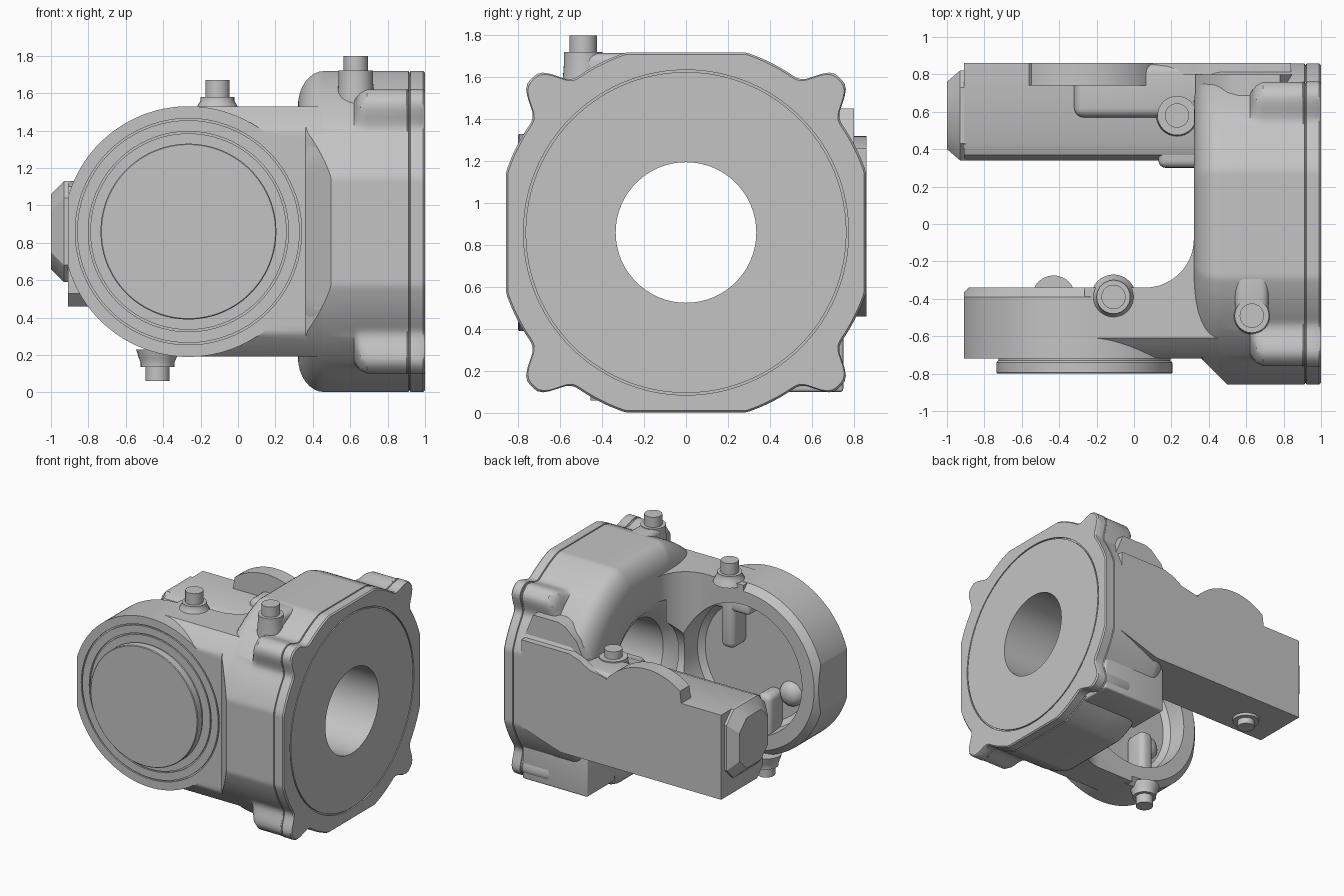
import bpy, bmesh
from math import sin, cos, pi, exp, sqrt, degrees, radians
from mathutils import Vector

cube = bpy.data.objects.get("Cube")
if cube:
    bpy.data.objects.remove(cube, do_unlink=True)

grey = bpy.data.materials.new("cast_grey")
grey.use_nodes = True
grey.diffuse_color = (0.55, 0.55, 0.55, 1)
grey.node_tree.nodes["Principled BSDF"].inputs["Base Color"].default_value = (0.55, 0.55, 0.55, 1)

MID = 0.86    # height of the main axis
HUB = -0.265  # x of the round cover axis
parts = []


def loft(name, rings, cut=None):
    """Closed solid through rings of points, optionally trimmed by a plane."""
    bm = bmesh.new()
    loops = [[bm.verts.new(p) for p in ring] for ring in rings]
    n = len(loops[0])
    for a, b in zip(loops, loops[1:]):
        for i in range(n):
            bm.faces.new((a[i], a[(i + 1) % n], b[(i + 1) % n], b[i]))
    bm.faces.new(loops[0][::-1])
    bm.faces.new(loops[-1])
    if cut:
        geom = bm.verts[:] + bm.edges[:] + bm.faces[:]
        res = bmesh.ops.bisect_plane(bm, geom=geom, plane_co=cut[0], plane_no=cut[1], clear_outer=True)
        edges = [e for e in res["geom_cut"] if isinstance(e, bmesh.types.BMEdge)]
        bmesh.ops.contextual_create(bm, geom=edges)
    bmesh.ops.recalc_face_normals(bm, faces=bm.faces)
    mesh = bpy.data.meshes.new(name)
    bm.to_mesh(mesh)
    bm.free()
    mesh.materials.append(grey)
    ob = bpy.data.objects.new(name, mesh)
    bpy.context.collection.objects.link(ob)
    parts.append(ob)
    return ob


def place(axis, t, u, v):
    return {"x": (t, u, v), "y": (u, t, v), "z": (u, v, t)}[axis]


def prism(name, pts, axis, a, b):
    return loft(name, [[place(axis, t, u, v) for u, v in pts] for t in (a, b)])


def turned(name, axis, u, v, steps, n=96, cut=None):
    """Solid of revolution from (position, radius) steps."""
    turn = [2 * pi * i / n for i in range(n)]
    return loft(name, [[place(axis, t, u + r * cos(a), v + r * sin(a)) for a in turn] for t, r in steps], cut)


def apply(ob, mod):
    bpy.context.view_layer.objects.active = ob
    bpy.ops.object.modifier_apply(modifier=mod.name)


def box(name, x, y, z, bevel):
    ob = prism(name, [(x[0], y[0]), (x[1], y[0]), (x[1], y[1]), (x[0], y[1])], "z", *z)
    mod = ob.modifiers.new("round", "BEVEL")
    mod.width, mod.segments = bevel, 4
    apply(ob, mod)
    return ob


def combine(targets, tool, operation="DIFFERENCE"):
    """Boolean the tool into every target, then drop the tool."""
    for ob in targets:
        mod = ob.modifiers.new("combine", "BOOLEAN")
        mod.operation, mod.solver, mod.object = operation, "EXACT", tool
        apply(ob, mod)
    parts.remove(tool)
    bpy.data.objects.remove(tool, do_unlink=True)


def groove(target, axis, u, v, at, r):
    """Fine circular line in a flat face, cut with a thin tube."""
    w, d = 0.005, 0.012
    tube = turned("groove_cutter", axis, u, v, [(at - d, r + w), (at + d, r + w)])
    core = turned("groove_core", axis, u, v, [(at - 2 * d, r - w), (at + 2 * d, r - w)])
    combine([tube], core)
    combine([target], tube)


def outline(x, scale, lobe):
    """Round section flattened on four sides, with optional bolt lobes."""
    ring = []
    for i in range(288):
        a = 2 * pi * (i + 0.5) / 288
        off = abs((degrees(a) % 90) - 45)
        r = 0.905 + lobe * exp(-(off / 5.9) ** 3.2)
        y, z = (max(-0.858, min(0.858, r * f)) for f in (cos(a), sin(a)))
        ring.append((x, y * scale, MID + z * scale))
    return ring


# Main housing with rounded inner edge, bolt bosses and a sloped front corner
rings = []
for i in range(9):
    t = i / 8 * pi / 2
    rings.append(outline(0.32 + 0.14 * (1 - cos(t)), 1 - 0.22 * (1 - sin(t)), 0))
rings += [outline(x, 1, lobe) for x, lobe in ((0.62, 0), (0.635, 0.06), (0.655, 0.105), (0.69, 0.13), (0.91, 0.13))]
housing = loft("housing", rings, (Vector((0.36, -0.72, 0)), Vector((-1, -1, 0))))

# Lobed flange in two layers with a thin seam
seam = [(0.895, 0.985), (0.905, 1), (0.912, 1), (0.915, 0.99), (0.919, 0.99),
        (0.922, 1), (0.99, 1), (1, 0.99)]
flange = loft("flange", [outline(x, s, 0.135) for x, s in seam])


def bridge_ring(h):
    """Plan of the bridge at one height: inside fillet, sloped corner, front."""
    arc = [radians(7.5 * k) for k in range(13)]
    plan = [(HUB, -0.34)] + [(0.06 + 0.26 * sin(a), -0.08 - 0.26 * cos(a)) for a in arc]
    deep = max(-0.856, -sqrt(0.904 ** 2 - h * h))
    front = max(-0.72, deep)
    plan += [(0.6, -0.08), (0.6, deep), (max(0.365, -0.36 - deep), deep), (0.36, front), (HUB, front)]
    return [(x, y, MID + h) for x, y in plan]


# Round cover with flattened side and stepped cap, in one piece with the bridge
bridge = loft("bridge", [bridge_ring(-0.668 + 1.336 * k / 48) for k in range(49)])
cover = turned("round_cover", "y", HUB, MID, [(-0.72, 0.67), (-0.39, 0.67), (-0.34, 0.62)], 128,
               (Vector((-0.908, 0, 0)), Vector((-1, 0, 0))))
combine([cover], bridge, "UNION")
combine([cover], turned("pocket_cutter", "y", HUB, MID, [(-0.52, 0.46), (-0.48, 0.5), (-0.15, 0.53)]))
for r in (0.53, 0.6):
    groove(cover, "y", HUB, MID, -0.72, r)
turned("cover_cap", "y", HUB, MID, [(-0.8, 0.465), (-0.795, 0.47), (-0.74, 0.47), (-0.73, 0.46), (-0.7, 0.46)], 128)

# Ribs and a small bump inside the cover
for x, lo, hi in ((-0.11, 0.98, 1.48), (-0.43, 0.25, 0.7)):
    box("cover_rib", (x - 0.06, x + 0.06), (-0.54, -0.35), (lo, hi), 0.045)
box("rib_cross", (-0.3, 0.08), (-0.54, -0.36), (1.28, 1.38), 0.03)
turned("cover_bump", "y", -0.56, 0.68, [(-0.53, 0.1), (-0.5, 0.09), (-0.47, 0.06), (-0.46, 0.02)], 24)

# Rear arm, its hump and side plate
prism("rear_arm", [(0.34, 0.53), (0.41, 0.46), (0.86, 0.46), (0.86, 1.13), (0.44, 1.13), (0.37, 1.1), (0.34, 1.03)],
      "x", -0.91, 0.5)
collar = box("arm_collar", (0.13, 0.45), (0.3, 0.6), (0.52, 1.1), 0.04)
hump = [(HUB + 0.46 * cos(a), MID + 0.46 * sin(a)) for a in [radians(40 + k * 88 / 20) for k in range(21)]]
prism("arm_hump", hump + [(-0.565, 1.1), (0.13, 1.1)], "y", 0.74, 0.86)
box("arm_shelf", (-0.32, 0.4), (0.57, 0.858), (1, 1.18), 0.05)
prism("side_plate", [(0.1, 0.46), (0.5, 0.46), (0.84, 0.57), (0.84, 1.26), (0.42, 1.26), (0.33, 1.23),
                     (0.25, 1.18), (0.1, 1.15)], "y", 0.8, 0.86)


def end_ring(x, hy, hz):
    c = 0.09
    quarter = [(hy, hz - c), (hy - c, hz)]
    pts = quarter + [(-u, v) for u, v in quarter[::-1]]
    pts += [(-u, -v) for u, v in pts]
    return [(x, 0.58 + u, MID + v) for u, v in pts]


# Chamfered block on the end of the rear arm
loft("arm_end_block", [end_ring(-0.9, 0.24, 0.27), end_ring(-0.93, 0.24, 0.27), end_ring(-1, 0.18, 0.2)])

# Blocks on the rear corners of the housing
prism("upper_rear_block", [(0.33, 1.2), (0.4, 1.34), (0.5, 1.43), (0.56, 1.45), (0.78, 1.45), (0.88, 1.2)],
      "y", 0.5, 0.8)
box("lower_rear_block", (0.34, 0.91), (0.4, 0.75), (0.1, 0.5), 0.015)

# Bore through the housing with a flared inner mouth, and flange line
combine([housing, flange, cover, collar],
        turned("bore_cutter", "x", 0, MID, [(-0.4, 0.335), (1.1, 0.335)], 128))
combine([housing, cover],
        turned("mouth_cutter", "x", 0, MID, [(0.3, 0.5), (0.32, 0.48), (0.36, 0.41), (0.44, 0.33)]))
groove(flange, "x", 0, MID, 1, 0.77)

# Pins on bosses: x, y, base, boss face, pin tip, boss radius, base flare
for x, y, base, face, tip, r, flare in ((0.63, -0.49, 1.5, 1.72, 1.8, 0.092, 0.01),
                                        (-0.11, -0.39, 1.5, 1.58, 1.67, 0.09, 0.03),
                                        (0.23, 0.58, 1.1, 1.19, 1.25, 0.105, 0.01),
                                        (-0.43, -0.39, 0.23, 0.135, 0.06, 0.09, 0.025),
                                        (-0.62, 0.58, 0.5, 0.44, 0.39, 0.1, 0.02)):
    turned("pin_boss", "z", x, y, [(base, r + flare), (base * 0.5 + face * 0.5, r + flare * 0.4),
                                   (base * 0.25 + face * 0.75, r), (face, r)], 32)
    turned("pin", "z", x, y, [(face, 0.065), (tip, 0.065)], 32)
# Raised ridge leading to the housing pin
box("pin_ridge", (0.54, 0.72), (-0.49, -0.2), (1.5, 1.715), 0.04)

# Smooth shading with crisp edges
bpy.ops.object.select_all(action="DESELECT")
for ob in parts:
    ob.select_set(True)
bpy.context.view_layer.objects.active = parts[0]
bpy.ops.object.shade_smooth_by_angle(angle=radians(32))
